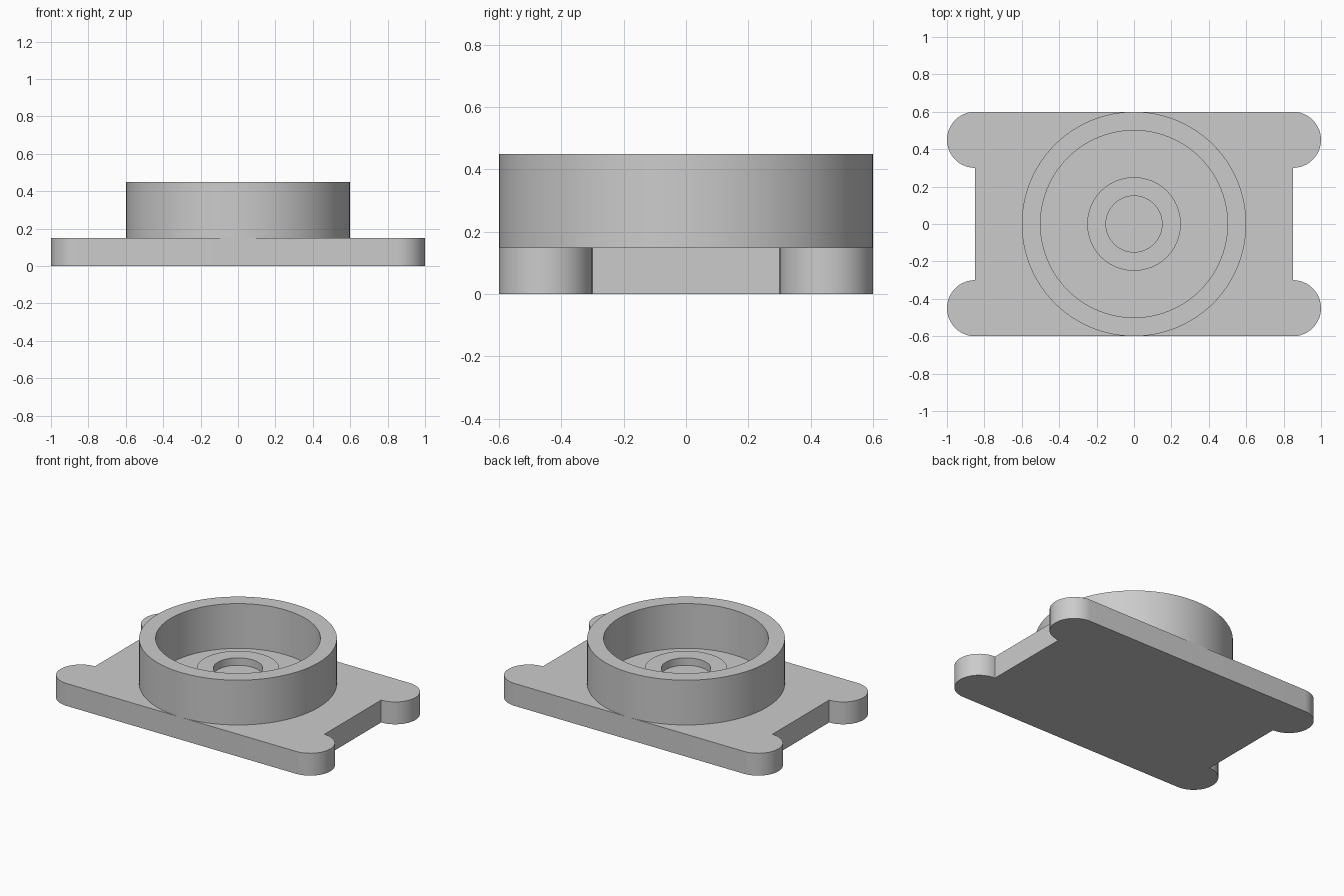
import bpy, bmesh, math

if "Cube" in bpy.data.objects:
    bpy.data.objects.remove(bpy.data.objects["Cube"], do_unlink=True)

# One plain grey for everything
GREY = (0.6, 0.6, 0.6, 1)
grey = bpy.data.materials.new("plain grey")
grey.use_nodes = True
grey.diffuse_color = GREY
grey.node_tree.nodes["Principled BSDF"].inputs["Base Color"].default_value = GREY

PLATE_TOP = 0.15
SEGMENTS = 96


def finish(name, bm):
    mesh = bpy.data.meshes.new(name)
    bm.to_mesh(mesh)
    bm.free()
    mesh.materials.append(grey)
    obj = bpy.data.objects.new(name, mesh)
    bpy.context.collection.objects.link(obj)
    bpy.ops.object.select_all(action="DESELECT")
    obj.select_set(True)
    bpy.context.view_layer.objects.active = obj
    bpy.ops.object.shade_smooth_by_angle(angle=math.radians(30))
    return obj


def lathe(name, profile):
    """Spin a list of (radius, height) points around the z axis."""
    bm = bmesh.new()
    verts = [bm.verts.new((r, 0, z)) for r, z in profile]
    edges = [bm.edges.new(pair) for pair in zip(verts, verts[1:])]
    bmesh.ops.spin(bm, geom=verts + edges, cent=(0, 0, 0), axis=(0, 0, 1),
                   angle=math.tau, steps=SEGMENTS, use_duplicate=False)
    bmesh.ops.remove_doubles(bm, verts=bm.verts, dist=0.0001)
    bmesh.ops.recalc_face_normals(bm, faces=bm.faces)
    # An open surface should face up
    if max(bm.faces, key=lambda f: f.normal.z * f.normal.z + f.calc_center_median().z).normal.z < 0:
        bmesh.ops.reverse_faces(bm, faces=bm.faces)
    return finish(name, bm)


# Base plate: a rectangle with a rounded ear at each corner
def base_plate():
    ear_x, ear_y, ear_r, steps = 0.85, 0.45, 0.15, 24
    arc = [(ear_x + ear_r * math.cos(a), ear_y + ear_r * math.sin(a))
           for a in (math.pi * (i / steps - 0.5) for i in range(steps + 1))]
    right = [(x, -y) for x, y in reversed(arc)] + arc
    outline = right + [(-x, -y) for x, y in right]
    bm = bmesh.new()
    face = bm.faces.new([bm.verts.new((x, y, 0)) for x, y in outline])
    top = bmesh.ops.extrude_face_region(bm, geom=[face])["geom"]
    bmesh.ops.translate(bm, vec=(0, 0, PLATE_TOP),
                        verts=[g for g in top if isinstance(g, bmesh.types.BMVert)])
    bmesh.ops.recalc_face_normals(bm, faces=bm.faces)
    return finish("base_plate", bm)


base_plate()

# Round wall standing on the plate
lathe("round_wall", [(0.6, PLATE_TOP), (0.6, 0.45), (0.5, 0.45), (0.5, PLATE_TOP)])

# Low central boss with a shallow recess
lathe("centre_boss", [(0.25, PLATE_TOP), (0.25, 0.25), (0.15, 0.25),
                      (0.15, 0.2), (0, 0.2)])
